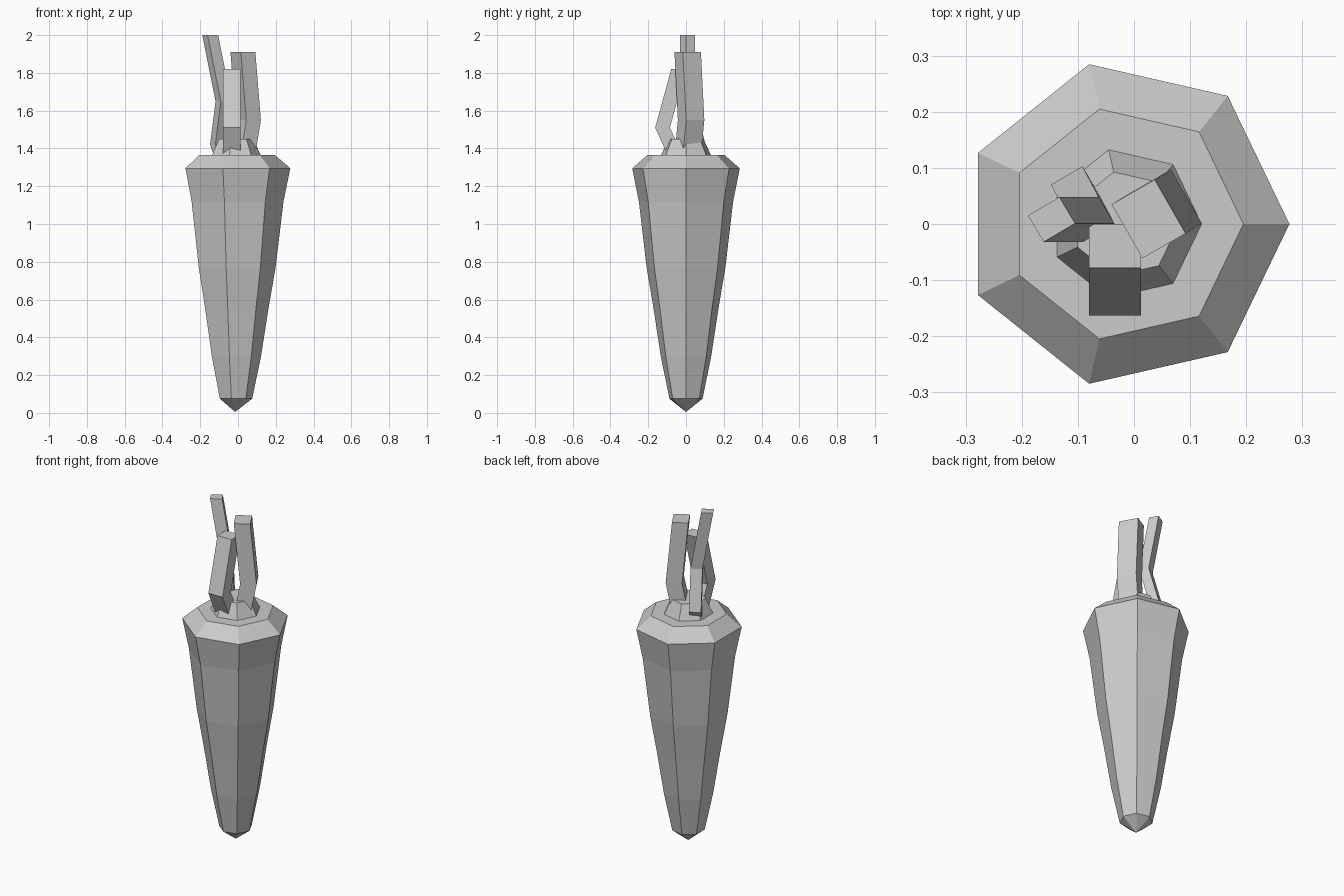
import bpy, bmesh, math
from mathutils import Vector

cube = bpy.data.objects.get("Cube")
if cube:
    bpy.data.objects.remove(cube)

grey = bpy.data.materials.new("light grey")
grey.use_nodes = True
colour = (0.6, 0.6, 0.6, 1)
grey.diffuse_color = colour
grey.node_tree.nodes["Principled BSDF"].inputs["Base Color"].default_value = colour

SIDES = 7
AXIS_X = -0.015


def loft(name, rings):
    """Skin a list of equal-sized rings; a one-point ring makes a tip."""
    bm = bmesh.new()
    loops = [[bm.verts.new(p) for p in ring] for ring in rings]
    for low, high in zip(loops, loops[1:]):
        n = len(high)
        for i in range(n):
            j = (i + 1) % n
            if len(low) == 1:
                bm.faces.new((low[0], high[j], high[i]))
            else:
                bm.faces.new((low[i], low[j], high[j], high[i]))
    for end in (loops[0], loops[-1]):
        if len(end) > 2:
            bm.faces.new(end)
    bmesh.ops.recalc_face_normals(bm, faces=bm.faces)
    mesh = bpy.data.meshes.new(name)
    bm.to_mesh(mesh)
    bm.free()
    mesh.materials.append(grey)
    obj = bpy.data.objects.new(name, mesh)
    bpy.context.collection.objects.link(obj)
    return obj


def ring(radius, z):
    if radius == 0:
        return [(AXIS_X, 0, z)]
    step = math.tau / SIDES
    return [(AXIS_X + radius * math.cos(i * step), radius * math.sin(i * step), z)
            for i in range(SIDES)]


def stem(name, path, along, across):
    """Four-sided stalk: a parallelogram section moved along a path."""
    u, v = Vector((*along, 0)) / 2, Vector((*across, 0)) / 2
    return loft(name, [[Vector(c) + s * u + t * v
                        for s, t in ((-1, -1), (1, -1), (1, 1), (-1, 1))]
                       for c in path])


# Tapering root with a pointed tip and bevelled shoulder
profile = [(0, 0.005), (0.09, 0.075), (0.137, 0.3), (0.176, 0.55),
           (0.214, 0.77), (0.256, 1.12), (0.292, 1.295), (0.21, 1.365)]
loft("root", [ring(r, z) for r, z in profile])

# Raised crown the stalks grow from
loft("crown", [ring(0.138, 1.36), ring(0.095, 1.45)])

# Three bent stalks
stem("front_stem", [(-0.034, -0.06, 1.37), (-0.034, -0.124, 1.51), (-0.034, -0.039, 1.82)],
     (0.093, 0), (0, 0.078))
stem("left_stem", [(0.026, 0.009, 1.37), (0.055, 0.027, 1.55), (0.026, 0.009, 1.91)],
     (0.077, 0.044), (0.055, -0.096))
stem("right_stem", [(-0.088, 0.03, 1.37), (-0.106, 0.063, 1.42), (-0.077, 0.008, 1.65),
                    (-0.147, 0.008, 2.0)],
     (0.056, 0.033), (0.028, -0.047))
